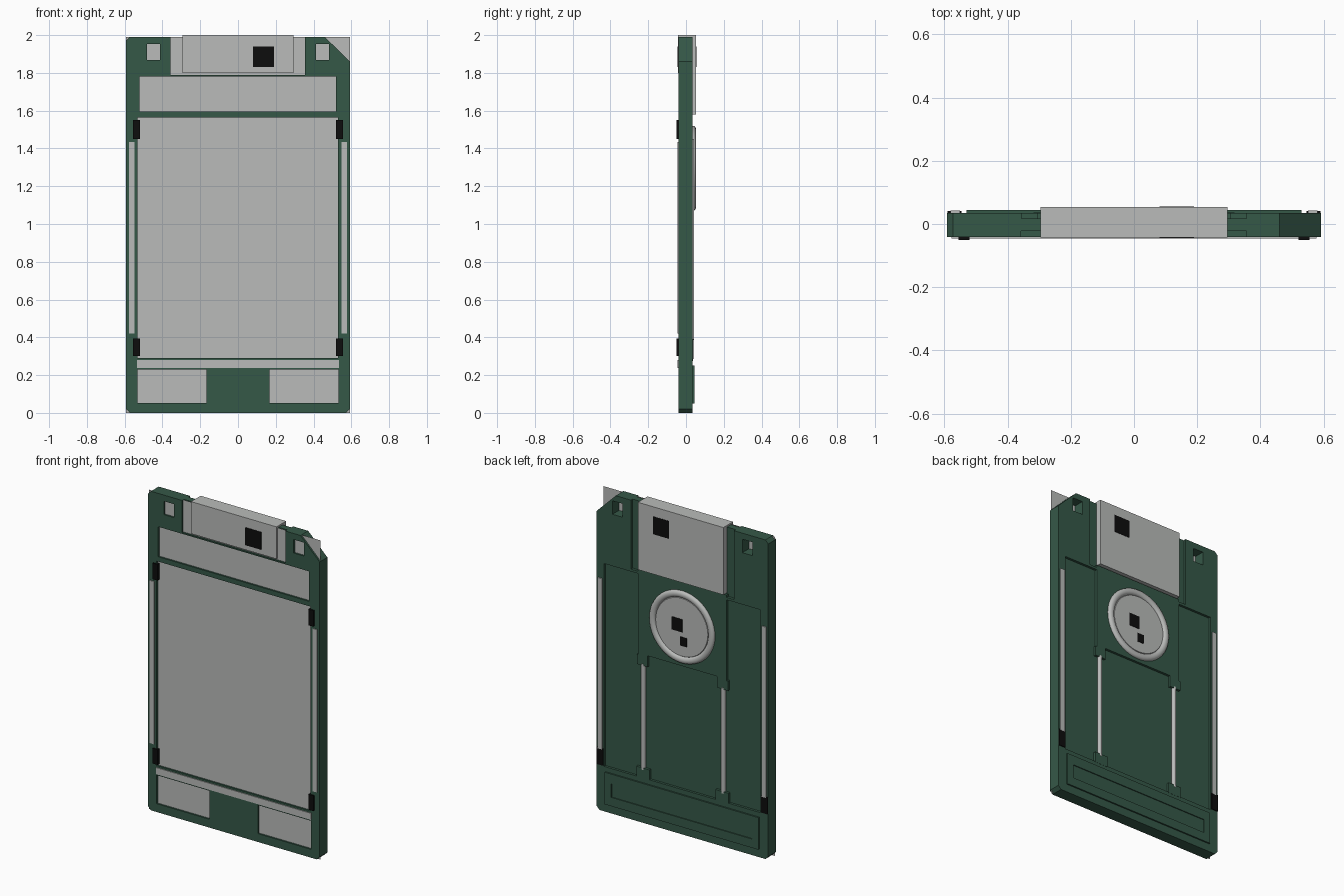
import bpy, bmesh, math
from mathutils import Matrix, Vector

if "Cube" in bpy.data.objects:
    bpy.data.objects.remove(bpy.data.objects["Cube"])


def material(name, rgb):
    m = bpy.data.materials.new(name)
    m.diffuse_color = (*rgb, 1)
    m.use_nodes = True
    m.node_tree.nodes["Principled BSDF"].inputs["Base Color"].default_value = m.diffuse_color
    return m


GREEN = material("dark_green", (0.036, 0.098, 0.064))
GREY = material("light_grey", (0.49, 0.50, 0.49))
BLACK = material("black", (0.004, 0.004, 0.004))


def finish(name, bm, mat):
    bmesh.ops.recalc_face_normals(bm, faces=bm.faces)
    me = bpy.data.meshes.new(name)
    bm.to_mesh(me)
    bm.free()
    me.materials.append(mat)
    ob = bpy.data.objects.new(name, me)
    bpy.context.collection.objects.link(ob)
    return ob


def boxes(name, mat, *ranges):
    """One object from boxes given as (x0, x1, y0, y1, z0, z1)."""
    bm = bmesh.new()
    for x0, x1, y0, y1, z0, z1 in ranges:
        mid = Vector((x0 + x1, y0 + y1, z0 + z1)) / 2
        size = Vector((x1 - x0, y1 - y0, z1 - z0))
        bmesh.ops.create_cube(bm, size=1, matrix=Matrix.LocRotScale(mid, None, size))
    return finish(name, bm, mat)


def both(x0, x1, *rest):
    """A box range and its mirror across x = 0."""
    return (x0, x1, *rest), (-x1, -x0, *rest)


def prism(name, mat, outline, y0, y1):
    """Extrude an (x, z) outline along y."""
    bm = bmesh.new()
    face = bm.faces.new([bm.verts.new((x, y0, z)) for x, z in outline])
    new = bmesh.ops.extrude_face_region(bm, geom=[face])["geom"]
    bmesh.ops.translate(bm, vec=(0, y1 - y0, 0),
                        verts=[v for v in new if isinstance(v, bmesh.types.BMVert)])
    return finish(name, bm, mat)


def cut(ob, cutter):
    cutter.hide_render = True
    mod = ob.modifiers.new("recesses", 'BOOLEAN')
    mod.operation, mod.solver, mod.object = 'DIFFERENCE', 'EXACT', cutter
    dg = bpy.context.evaluated_depsgraph_get()
    me = bpy.data.meshes.new_from_object(ob.evaluated_get(dg))
    ob.modifiers.clear()
    ob.data = me
    me.materials.clear()
    me.materials.append(GREEN)
    for p in me.polygons:
        p.material_index = 0
    bpy.data.objects.remove(cutter)


FRONT, BACK, W, H = -0.041, 0.035, 0.592, 1.99
FLOOR = -0.028

# Case with one large clipped corner
case = prism("case", GREEN, [
    (-W + 0.02, 0), (W - 0.02, 0), (W, 0.02), (W, 1.86), (0.46, H),
    (-W + 0.02, H), (-W, H - 0.02), (-W, 0.02)], FRONT, BACK)

# Recesses in both faces and the two through holes
cut(case, boxes(
    "cutter", GREEN,
    (-0.357, 0.355, -0.1, -0.022, 1.79, 2.1),
    (-0.522, 0.52, -0.1, FLOOR, 1.595, 1.782),
    (-0.532, 0.53, -0.1, FLOOR, 0.29, 1.565),
    *both(0.167, 0.532, -0.1, FLOOR, 0.052, 0.23),
    *both(0.413, 0.483, -0.1, 0.1, 1.868, 1.952),
    (-0.355, 0.355, 0.018, 0.1, 1.56, 2.1),
    (-0.54, 0.54, 0.02, 0.1, 0.28, 1.545)))

# Thin sheet visible through the front windows and past the clipped corner
bm = bmesh.new()
bm.faces.new([bm.verts.new((x, -0.03, z))
              for x, z in ((-W, 0), (W, 0), (W, H), (-W, H))])
finish("inner_sheet", bm, GREY)

# Sliding shutter: short front leg, long back leg, top bridge
S = 0.295
shutter = prism("shutter", GREY, [(-S, 1.8), (S, 1.8), (S, 2.0), (-S, 2.0)], -0.042, -0.02)
boxes("shutter_back", GREY, (-S, S, 0.016, 0.053, 1.58, 2.0))
boxes("shutter_bridge", GREY, (-S, S, -0.021, 0.017, 1.975, 2.0))
boxes("shutter_windows", BLACK,
      (0.08, 0.19, -0.045, -0.041, 1.83, 1.94),
      (0.08, 0.19, 0.052, 0.055, 1.83, 1.94))

# Front trim
boxes("front_rails", GREY, *both(0.548, 0.577, -0.046, -0.035, 0.42, 1.435))
boxes("front_strip", GREY, (-0.535, 0.535, -0.046, -0.035, 0.238, 0.279))
boxes("front_clips", BLACK,
      *both(0.52, 0.555, -0.05, -0.03, 1.45, 1.55),
      *both(0.52, 0.555, -0.05, -0.03, 0.3, 0.395))

# Back trim
boxes("back_rails", GREY, *both(0.55, 0.58, 0.03, 0.042, 0.385, 1.45))
boxes("back_clips", BLACK, *both(0.545, 0.59, 0.03, 0.041, 0.285, 0.39))

# Raised carrier plate with two lower corner feet, and seats for the rods
prism("carrier_plate", GREEN, [
    (-0.305, 1.575), (-0.305, 1.04), (-0.315, 1.04), (-0.315, 0.98), (-0.24, 0.98),
    (-0.24, 1.05), (0.24, 1.05), (0.24, 0.98), (0.315, 0.98), (0.315, 1.04),
    (0.305, 1.04), (0.305, 1.575)], 0.015, 0.035)
boxes("rod_seats", GREEN, *both(0.228, 0.318, 0.015, 0.036, 0.275, 0.342))

# Guide rods
bm = bmesh.new()
for x in (-0.276, 0.276):
    bmesh.ops.create_cone(bm, cap_ends=True, segments=12, radius1=0.014, radius2=0.014,
                          depth=0.66, matrix=Matrix.Translation((x, 0.024, 0.66)))
rods = finish("guide_rods", bm, GREY)

# Raised frame near the bottom of the back
boxes("back_label_base", GREEN, (-0.53, 0.53, 0.03, 0.038, 0.05, 0.25))
boxes("back_label_frame", GREEN,
      (-0.53, 0.53, 0.034, 0.044, 0.19, 0.25),
      (-0.53, 0.53, 0.034, 0.044, 0.05, 0.105),
      *both(0.485, 0.53, 0.034, 0.044, 0.105, 0.19))

# Round hub with rounded rim, lathed about the y axis
HUB_Z = 1.295
profile = [(0, 0.042), (0.18, 0.042)]
for i in range(9):
    a = math.pi * (1 - i / 8)
    profile.append((0.204 + 0.021 * math.cos(a), 0.037 + 0.016 * math.sin(a)))
profile.append((0.225, 0.03))
bm = bmesh.new()
verts = [bm.verts.new((r, y, HUB_Z)) for r, y in profile]
edges = [bm.edges.new(pair) for pair in zip(verts, verts[1:])]
bmesh.ops.spin(bm, geom=verts + edges, cent=(0, 0, HUB_Z), axis=(0, 1, 0),
               angle=math.tau, steps=48, use_merge=True)
bmesh.ops.remove_doubles(bm, verts=bm.verts, dist=0.0005)
hub = finish("hub", bm, GREY)
# Make the open lathe face outward
if sum(p.normal.y * p.area for p in hub.data.polygons) < 0:
    hub.data.flip_normals()
boxes("hub_slots", BLACK,
      (-0.005, 0.07, 0.04, 0.045, 1.265, 1.345),
      (-0.035, 0.01, 0.04, 0.045, 1.18, 1.235))

# Smooth shading on the round parts
for ob in (hub, rods):
    bpy.ops.object.select_all(action='DESELECT')
    ob.select_set(True)
    bpy.context.view_layer.objects.active = ob
    bpy.ops.object.shade_smooth_by_angle(angle=math.radians(40))

shutter.name = "shutter_front"
